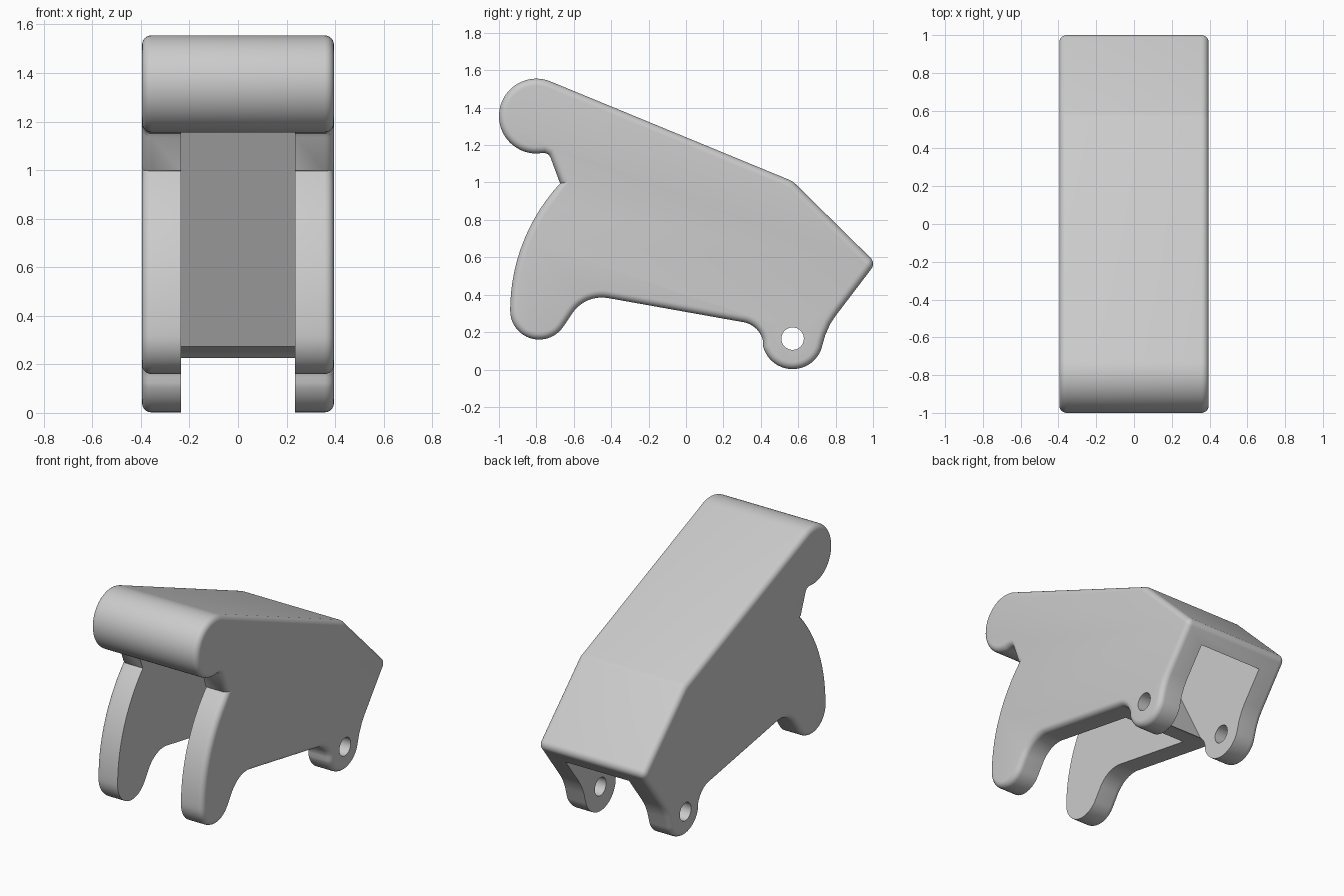
import bpy, bmesh
from math import sin, cos, radians
from mathutils import Vector

default = bpy.data.objects.get("Cube")
if default:
    bpy.data.objects.remove(default, do_unlink=True)

HALF_WIDTH = 0.395
SLOT_HALF = 0.235
RIM = 0.038
RIM_STEPS = 6


def arc(cy, cz, r, start, end, steps):
    """Points on a circle in the side plane, angles in degrees."""
    angles = [radians(start + (end - start) * i / steps) for i in range(steps + 1)]
    return [(cy + r * cos(a), cz + r * sin(a)) for a in angles]


def inset(outline, distance):
    """Move a counter-clockwise outline inward by a distance."""
    points = [Vector(p) for p in outline]
    result = []
    for i, p in enumerate(points):
        before = (p - points[i - 1]).normalized()
        after = (points[(i + 1) % len(points)] - p).normalized()
        normal_a = Vector((-before.y, before.x))
        normal_b = Vector((-after.y, after.x))
        middle = (normal_a + normal_b).normalized()
        result.append(p + middle * distance / middle.dot(normal_a))
    return result


def loft(name, rings):
    """Closed solid through (x, outline) rings, ordered from -x to +x."""
    bm = bmesh.new()
    loops = [[bm.verts.new((x, p[0], p[1])) for p in outline] for x, outline in rings]
    for low, high in zip(loops, loops[1:]):
        for i in range(len(low)):
            j = (i + 1) % len(low)
            bm.faces.new((low[i], low[j], high[j], high[i]))
    bm.faces.new(loops[0][::-1])
    bm.faces.new(loops[-1])
    mesh = bpy.data.meshes.new(name)
    bm.to_mesh(mesh)
    bm.free()
    obj = bpy.data.objects.new(name, mesh)
    bpy.context.collection.objects.link(obj)
    return obj


def prism(name, outline, half):
    return loft(name, [(-half, outline), (half, outline)])


# Side profile of the lever body, counter-clockwise
profile = (
    arc(-0.8, 1.355, 0.2, 68, 270, 32)             # front roll
    + [(-0.755, 1.158), (-0.735, 1.15), (-0.725, 1.135), (-0.675, 1.0)]  # notch
    + arc(0.06, 0.315, 1.0, 137, 178, 12)          # curved front edge
    + arc(-0.785, 0.315, 0.155, 180, 325, 20)      # foot
    + arc(-0.45, 0.195, 0.19, 145, 80, 10)         # hollow behind the foot
    + arc(0.285, 0.125, 0.13, 80, 10, 10)          # hollow before the lug
    + arc(0.57, 0.165, 0.163, 195, 340, 22)        # hinge lug
    + [(0.745, 0.185), (0.772, 0.245), (0.8, 0.287)]
    + arc(0.955, 0.565, 0.045, -37, 45, 8)         # rear corner
    + arc(0.52, 0.93, 0.09, 46, 68, 3)             # top bend
)

# Body with rounded rims on both sides
rim = []
for step in range(RIM_STEPS + 1):
    a = radians(90 * step / RIM_STEPS)
    rim.append((HALF_WIDTH - RIM + RIM * cos(a), inset(profile, RIM * (1 - sin(a)))))
body = loft("lever_body", [(-x, ring) for x, ring in rim] + rim[::-1])

# Front slot, running up behind the roll, with a sloped web as its back wall
front_slot = prism(
    "front_slot_cutter",
    [(-1.2, -0.1), (0.391, -0.1), (-0.297, 1.231), (-0.605, 1.357)]
    + arc(-0.8, 1.355, 0.2, -10, -80, 10)
    + [(-0.8, 1.15), (-1.2, 1.15)],
    SLOT_HALF)

# Rear pocket, open at the back and between the hinge lugs
rear_pocket = prism(
    "rear_pocket_cutter",
    [(0.37, -0.1), (1.2, -0.1), (1.2, 0.21), (0.507, 0.903), (-0.114, 1.157), (0.37, 0.22)],
    SLOT_HALF)

# Hinge pin hole through both lugs
pin_hole = prism("pin_hole_cutter", arc(0.57, 0.165, 0.06, 0, 350, 35), 0.6)

bpy.ops.object.select_all(action='DESELECT')
bpy.context.view_layer.objects.active = body
body.select_set(True)
for cutter in (front_slot, rear_pocket, pin_hole):
    cutter.hide_render = True
    cut = body.modifiers.new(cutter.name, 'BOOLEAN')
    cut.operation = 'DIFFERENCE'
    cut.solver = 'EXACT'
    cut.object = cutter
    bpy.ops.object.modifier_apply(modifier=cut.name)
    bpy.data.objects.remove(cutter, do_unlink=True)

# Plain grey finish
grey = bpy.data.materials.new("plain_grey")
grey.use_nodes = True
colour = (0.6, 0.6, 0.6, 1)
grey.diffuse_color = colour
grey.node_tree.nodes["Principled BSDF"].inputs["Base Color"].default_value = colour
body.data.materials.clear()
body.data.materials.append(grey)

bpy.ops.object.shade_smooth_by_angle(angle=radians(30))
